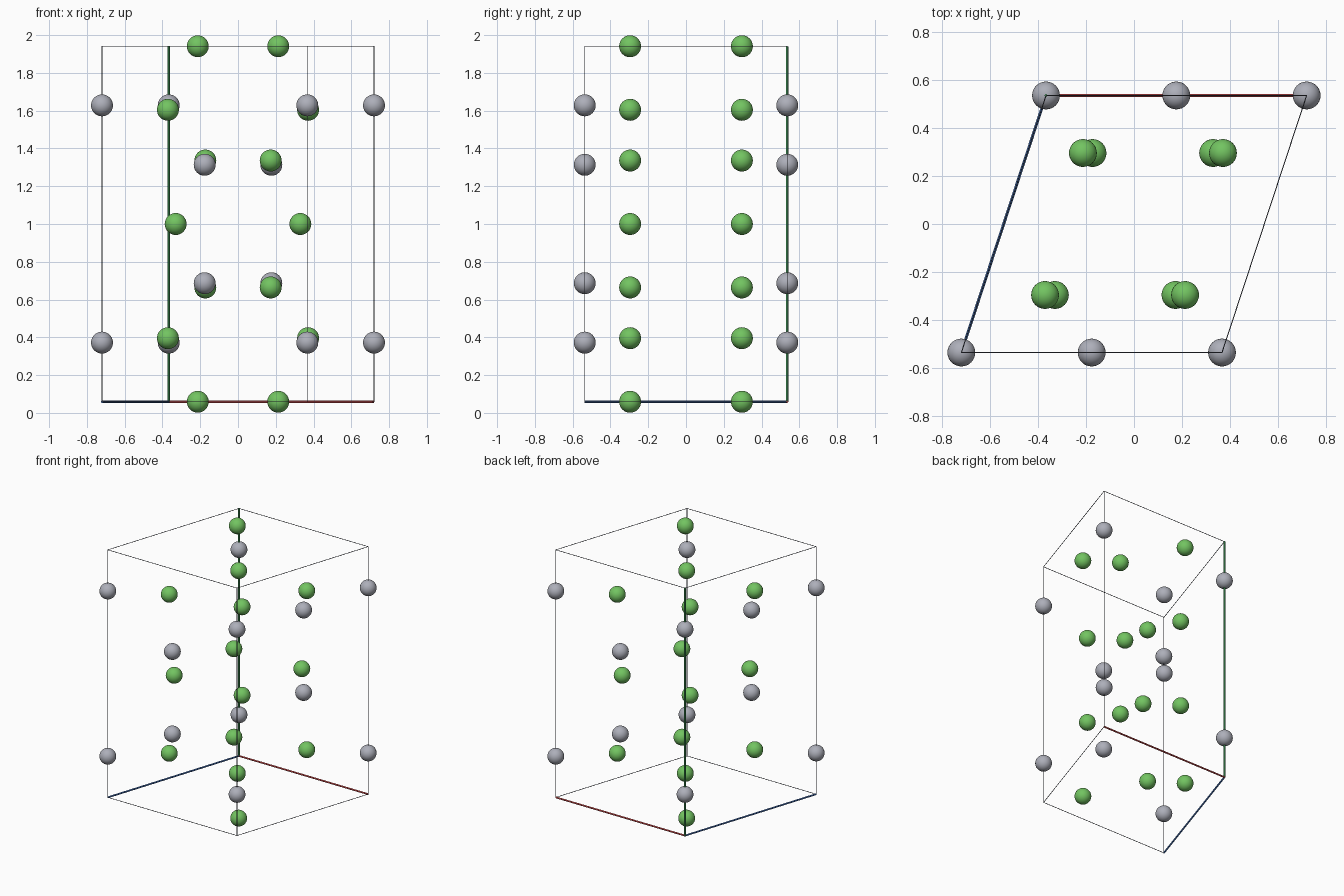
import bpy
from mathutils import Vector

if "Cube" in bpy.data.objects:
    bpy.data.objects.remove(bpy.data.objects["Cube"])


def material(name, rgb):
    m = bpy.data.materials.new(name)
    m.diffuse_color = (*rgb, 1)
    m.use_nodes = True
    m.node_tree.nodes["Principled BSDF"].inputs["Base Color"].default_value = m.diffuse_color
    return m


GREEN = material("atom green", (0.17, 0.55, 0.12))
GREY = material("atom grey", (0.42, 0.43, 0.49))
EDGE = material("cell slate", (0.09, 0.10, 0.13))
RED_AXIS = material("axis red", (0.55, 0.06, 0.06))
GREEN_AXIS = material("axis green", (0.07, 0.42, 0.13))
BLUE_AXIS = material("axis blue", (0.06, 0.17, 0.50))

R = 0.058            # atom radius
Y = 0.536            # half depth of the cell
Z0, Z1 = 0.059, 1.941


def finish(name, mat):
    ob = bpy.context.object
    ob.name = name
    ob.data.materials.append(mat)
    bpy.ops.object.shade_smooth_by_angle()
    return ob


def atom(name, pos, mat):
    bpy.ops.mesh.primitive_uv_sphere_add(segments=32, ring_count=16, radius=R, location=pos)
    finish(name, mat)


def rod(name, a, b, radius, mat):
    a, b = Vector(a), Vector(b)
    d = b - a
    bpy.ops.mesh.primitive_cylinder_add(vertices=12, radius=radius, depth=d.length,
                                        location=(a + b) / 2)
    ob = finish(name, mat)
    ob.rotation_euler = d.to_track_quat('Z', 'Y').to_euler()


# Green atoms: x at the back row, height offsets from the middle; front row is the 2-fold partner
for x, offsets in ((-0.213, (-0.941, 0.941)), (0.371, (-0.6045, 0.6045)),
                   (-0.173, (-0.336, 0.336)), (0.330, (0,))):
    for dz in offsets:
        for s in (1, -1):
            atom("green_atom", (s * x, s * 0.296, 1 + dz), GREEN)

# Grey atoms: on the vertical cell edges and on the front and back faces
for x, dz in ((-0.367, 0.628), (0.720, 0.628), (0.1765, 0.3135)):
    for s in (1, -1):
        for t in (1, -1):
            atom("grey_atom", (s * x, s * Y, 1 + t * dz), GREY)

# Sheared unit cell: three coloured axes from the origin, other nine edges slate
origin = Vector((-0.367, Y, Z0))
axes = [Vector((1.087, 0, 0)), Vector((0, 0, Z1 - Z0)), Vector((-0.353, -2 * Y, 0))]
axis_style = [("red_axis", RED_AXIS), ("green_axis", GREEN_AXIS), ("blue_axis", BLUE_AXIS)]
for i, v in enumerate(axes):
    u, w = [axes[j] for j in range(3) if j != i]
    for p in (0, 1):
        for q in (0, 1):
            a = origin + p * u + q * w
            if p == q == 0:
                rod(axis_style[i][0], a, a + v, 0.006, axis_style[i][1])
            else:
                rod("cell_edge", a, a + v, 0.002, EDGE)
